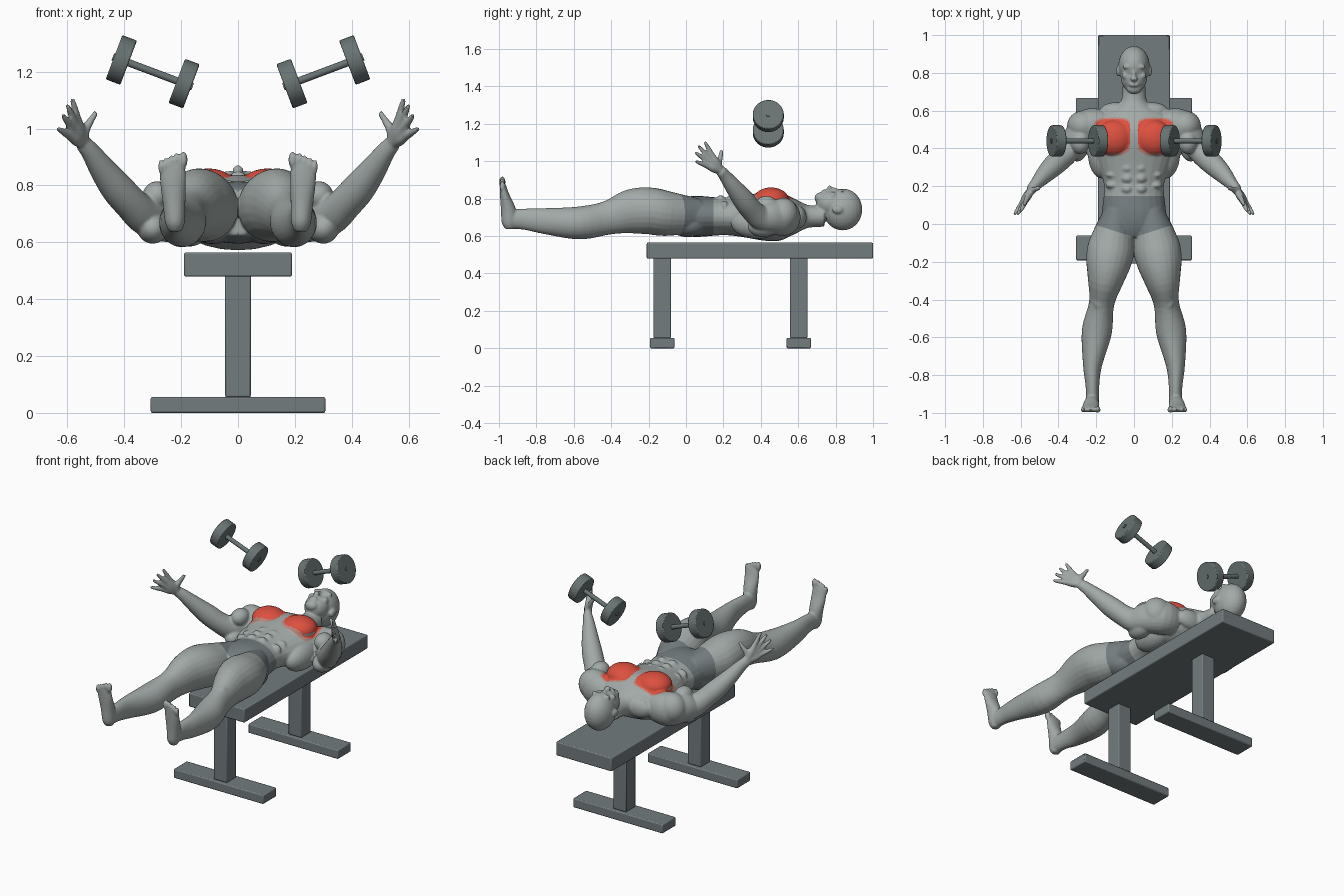
import bpy, bmesh, math
from mathutils import Vector, Matrix

cube = bpy.data.objects.get("Cube")
if cube:
    bpy.data.objects.remove(cube, do_unlink=True)


def material(name, red, green, blue):
    mat = bpy.data.materials.new(name)
    mat.use_nodes = True
    mat.diffuse_color = (red, green, blue, 1)
    mat.node_tree.nodes["Principled BSDF"].inputs["Base Color"].default_value = mat.diffuse_color
    return mat


skin = material("grey_skin", .36, .4, .39)
shorts = material("dark_shorts", .18, .21, .22)
chest_red = material("chest_red", .72, .08, .05)
chest_blush = material("chest_blush", .5, .24, .2)
bench_grey = material("bench_grey", .17, .2, .21)
iron_grey = material("iron_grey", .14, .17, .17)


def finish(bm, name, materials, bevel=0):
    mesh = bpy.data.meshes.new(name)
    for mat in materials:
        mesh.materials.append(mat)
    bmesh.ops.recalc_face_normals(bm, faces=bm.faces)
    bm.to_mesh(mesh)
    bm.free()
    mesh.shade_smooth()
    mesh.set_sharp_from_angle(angle=math.radians(40))
    obj = bpy.data.objects.new(name, mesh)
    bpy.context.collection.objects.link(obj)
    if bevel:
        modifier = obj.modifiers.new("rounded_edges", 'BEVEL')
        modifier.width, modifier.segments = bevel, 2
    return obj


def placed(centre, size):
    return Matrix.Translation(centre) @ Matrix.Diagonal(size).to_4x4()


def box(name, centre, size):
    bm = bmesh.new()
    bmesh.ops.create_cube(bm, size=1, matrix=placed(centre, size))
    finish(bm, name, [bench_grey], bevel=.006)


def cylinder(name, centre, axis, radius, length, bevel=0):
    bm = bmesh.new()
    turn = axis.to_track_quat('Z', 'Y').to_matrix().to_4x4()
    bmesh.ops.create_cone(bm, cap_ends=True, segments=40, radius1=radius, radius2=radius,
                          depth=length, matrix=Matrix.Translation(centre) @ turn)
    finish(bm, name, [iron_grey], bevel)


# Bench
box("bench_pad", (0, .395, .522), (.38, 1.21, .085))
for place, y in (("front", -.127), ("rear", .603)):
    box(place + "_post", (0, y, .27), (.09, .094, .43))
    box(place + "_foot_bar", (0, y, .028), (.614, .13, .056))

# Dumbbells
for side, sign in (("left", 1), ("right", -1)):
    centre = Vector((sign * .3, .44, 1.2))
    axis = Vector((sign * math.cos(.36), 0, math.sin(.36)))
    cylinder(side + "_dumbbell_handle", centre, axis, radius=.013, length=.3)
    for end, offset in (("outer", .118), ("inner", -.118)):
        cylinder(f"{side}_dumbbell_{end}_weight", centre + axis * offset, axis,
                 radius=.083, length=.055, bevel=.005)

# Body: overlapping volumes that are fused into one skin
body = bmesh.new()


def ball(x, y, z, *radii):
    for sign in ((1, -1) if x else (1,)):
        bmesh.ops.create_uvsphere(body, u_segments=24, v_segments=14, radius=1,
                                  matrix=placed((sign * x, y, z), radii))


def spline(rows, steps=4):
    """Smooth curve through all rows, with mirrored tangents between neighbours."""
    rows = [Vector(row) for row in rows]
    last = len(rows) - 1
    slope = [(rows[min(i + 1, last)] - rows[max(i - 1, 0)]) / 2 for i in range(last + 1)]
    curve = []
    for i in range(last):
        for step in range(steps):
            t = step / steps
            ease = t * t * (3 - 2 * t)
            curve.append(rows[i].lerp(rows[i + 1], ease)
                         + slope[i] * t * (1 - t) ** 2 - slope[i + 1] * t * t * (1 - t))
    return curve + [rows[last]]


def loft(rows, up=(0, 0, 1), signs=(1, -1), sides=24):
    """Oval tube; each row is x, y, z, half width, half height."""
    points = spline(rows)
    for sign in signs:
        rings = []
        for i, point in enumerate(points):
            step = points[min(i + 1, len(points) - 1)] - points[max(i - 1, 0)]
            along = Vector(step[:3]).normalized()
            wide = along.cross(Vector(up)).normalized()
            high = wide.cross(along)
            ring = []
            for k in range(sides):
                angle = math.tau * k / sides
                spot = (Vector(point[:3]) + wide * point[3] * math.cos(angle)
                        + high * point[4] * math.sin(angle))
                ring.append(body.verts.new((sign * spot.x, spot.y, spot.z)))
            rings.append(ring)
        for ring, following in zip(rings, rings[1:]):
            for k in range(sides):
                body.faces.new((ring[k - 1], ring[k], following[k], following[k - 1]))
        body.faces.new(rings[0])
        body.faces.new(rings[-1])


# Torso and neck: y, half width, half depth
torso = [(.74, .06, .055), (.66, .066, .06), (.62, .1, .075), (.57, .2, .1),
         (.5, .23, .13), (.42, .23, .13), (.3, .19, .11), (.2, .158, .1),
         (.06, .17, .11), (-.02, .16, .1), (-.07, .1, .08)]
loft([(0, y, .705, wide, deep) for y, wide, deep in torso], signs=(1,))
ball(.105, .455, .795, .1, .095, .065)  # pectorals
ball(.17, .38, .67, .075, .14, .085)  # lats
ball(.09, .01, .66, .085, .1, .066)  # glutes
ball(.09, .6, .7, .09, .045, .06)  # trapezius
for row in range(3):  # abdominals
    y = .185 + row * .055
    ball(.036, y, .785, .034, .027, .034)
    ball(.115, y + .02, .755, .035, .02, .035)

# Head
ball(0, .838, .742, .083, .105, .112)  # skull
ball(0, .775, .775, .07, .08, .07)  # face
ball(0, .717, .803, .04, .03, .03)  # chin
ball(0, .78, .846, .011, .035, .016)  # nose bridge
ball(0, .768, .855, .02, .012, .016)  # nose tip
ball(0, .737, .836, .027, .012, .014)  # lips
ball(.032, .832, .838, .03, .012, .014)  # brows
ball(.045, .785, .818, .02, .02, .02)  # cheeks
ball(.032, .81, .83, .014, .01, .012)  # eyes
ball(.084, .81, .742, .011, .03, .022)  # ears

# Legs: y, z, half width, half depth
leg = [(.07, .71, .07, .09), (-.1, .72, .12, .12), (-.2, .735, .12, .125),
       (-.3, .73, .095, .118), (-.42, .697, .067, .09), (-.57, .67, .08, .088),
       (-.75, .68, .05, .07), (-.86, .69, .036, .057), (-.95, .69, .035, .05)]
loft([(min(.1 - .17 * y, .22), y, z, wide, deep) for y, z, wide, deep in leg])
ball(.18, -.41, .765, .036, .05, .026)  # kneecaps
ball(.125, -.31, .755, .045, .075, .06)  # inner thighs

# Feet, from heel to toes: y, z, half width, half thickness
foot = [(-.945, .637, .02, .02), (-.945, .67, .035, .04), (-.95, .74, .04, .04),
        (-.97, .82, .046, .025), (-.98, .875, .046, .016)]
loft([(.22 + (z - .64) * .05, y, z, wide, deep) for y, z, wide, deep in foot], up=(0, 1, 0))
ball(.192, -.982, .89, .015, .017, .03)  # big toes
for toe in range(4):
    ball(.217 + toe * .018, -.982, .89 - toe * .008, .01, .015, .026)

# Arms
loft([(.16, .53, .7, .075, .085), (.24, .52, .7, .09, .1), (.3, .46, .7, .075, .088),
      (.335, .4, .7, .062, .07), (.375, .355, .735, .06, .06), (.425, .31, .79, .058, .058),
      (.475, .26, .855, .047, .047), (.52, .21, .92, .032, .035), (.547, .185, .95, .025, .03)])
ball(.27, .52, .715, .085, .08, .09)  # deltoids
ball(.285, .43, .765, .05, .06, .05)  # biceps
ball(.3, .41, .65, .055, .08, .055)  # triceps

# Hands: fingers fan out from the wrist
wrist, first, last = (Vector(p) for p in ((.543, .187, .945), (.583, .1, 1.105), (.634, .05, 1)))
for finger in range(4):
    spread = finger / 3
    arch = Vector((0, -.02, .015)) * math.sin(math.pi * spread)
    reach = first.lerp(last, spread) + arch - wrist
    loft([(*(wrist + reach * t), radius, radius)
          for t, radius in ((0, .018), (.3, .021), (.55, .015), (.8, .012), (1, .008))])
loft([(.545, .18, .95, .02, .02), (.54, .175, .99, .018, .018),
      (.52, .185, 1.025, .013, .013), (.498, .19, 1.058, .009, .009)], up=(0, 1, 0))

# Fuse and soften the skin
volumes = finish(body, "body_volumes", [skin])
fuse = volumes.modifiers.new("fuse", 'REMESH')
fuse.mode, fuse.voxel_size = 'VOXEL', .006
soften = volumes.modifiers.new("soften", 'SMOOTH')
soften.factor, soften.iterations = .5, 5
graph = bpy.context.evaluated_depsgraph_get()
fused = bpy.data.meshes.new_from_object(volumes.evaluated_get(graph))
bpy.data.objects.remove(volumes, do_unlink=True)
figure = bmesh.new()
figure.from_mesh(fused)
bpy.data.meshes.remove(fused)

# Cut the edges of the shorts, then colour by region
waist, crotch, rise = .147, -.07, .32
for y, tilt in ((waist, 0), (crotch, rise), (crotch, -rise)):
    bmesh.ops.bisect_plane(figure, geom=figure.verts[:] + figure.edges[:] + figure.faces[:],
                           plane_co=(0, y, 0), plane_no=(tilt, 1, 0))
for face in figure.faces:
    x, y, z = face.calc_center_median()
    x = abs(x)
    face.material_index = 0
    if x < .3 and crotch + rise * x < y < waist:
        face.material_index = 1
    elif z > .76 and face.normal.z > 0:
        power = 4 if y > .465 else 2.6
        edge = abs((x - .113) / .095) ** power + abs((y - .465) / .09) ** power
        if edge < 1:
            face.material_index = 2
        elif edge < 1.45 and x > .02:
            face.material_index = 3
finish(figure, "reclining_figure", [skin, shorts, chest_red, chest_blush])
